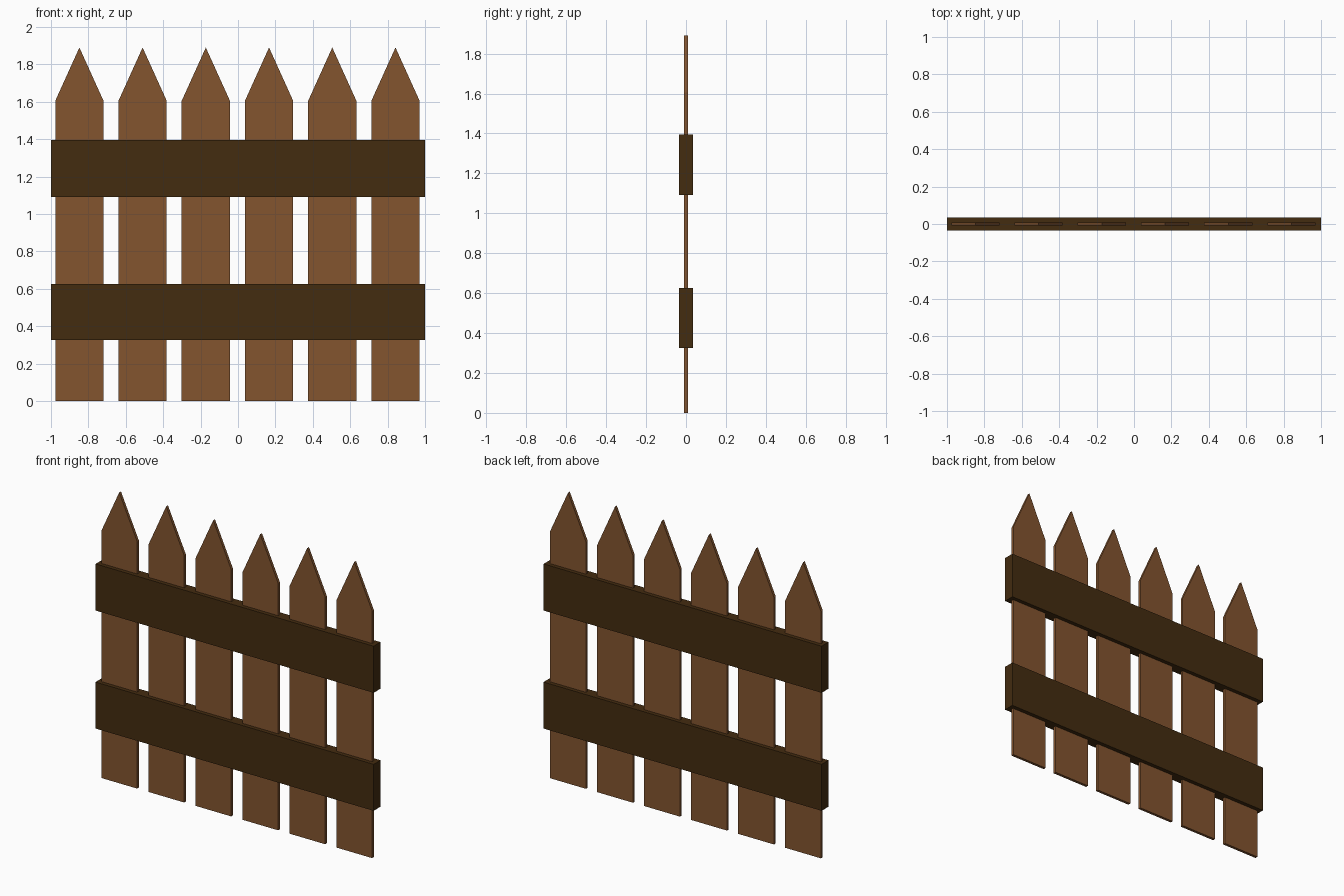
import bpy
import bmesh

if "Cube" in bpy.data.objects:
    bpy.data.objects.remove(bpy.data.objects["Cube"])


def material(name, rgb):
    m = bpy.data.materials.new(name)
    m.diffuse_color = (*rgb, 1.0)
    m.use_nodes = True
    m.node_tree.nodes["Principled BSDF"].inputs["Base Color"].default_value = m.diffuse_color
    return m


PICKET_BROWN = material("picket_brown", (0.228, 0.089, 0.028))
RAIL_BROWN = material("dark_rail_brown", (0.057, 0.025, 0.005))


def board(name, profile, half_depth, mat):
    """Extrude an x-z outline along y, centred on y = 0."""
    bm = bmesh.new()
    face = bm.faces.new([bm.verts.new((x, -half_depth, z)) for x, z in profile])
    ext = bmesh.ops.extrude_face_region(bm, geom=[face])
    verts = [v for v in ext["geom"] if isinstance(v, bmesh.types.BMVert)]
    bmesh.ops.translate(bm, verts=verts, vec=(0, 2 * half_depth, 0))
    bmesh.ops.recalc_face_normals(bm, faces=bm.faces)
    mesh = bpy.data.meshes.new(name)
    bm.to_mesh(mesh)
    bm.free()
    mesh.materials.append(mat)
    obj = bpy.data.objects.new(name, mesh)
    bpy.context.collection.objects.link(obj)
    return obj


# Six pointed pickets
HALF_W, SHOULDER, TIP = 0.129, 1.605, 1.89
for i in range(6):
    outline = [(-HALF_W, 0), (HALF_W, 0), (HALF_W, SHOULDER),
               (0, TIP), (-HALF_W, SHOULDER)]
    picket = board(f"picket_{i + 1}", outline, 0.009, PICKET_BROWN)
    picket.location.x = -0.003 + (i - 2.5) * 0.338

# Two horizontal rails the pickets pass through
for name, low, high in (("lower_rail", 0.325, 0.627), ("upper_rail", 1.092, 1.395)):
    board(name, [(-1, low), (1, low), (1, high), (-1, high)], 0.035, RAIL_BROWN)
